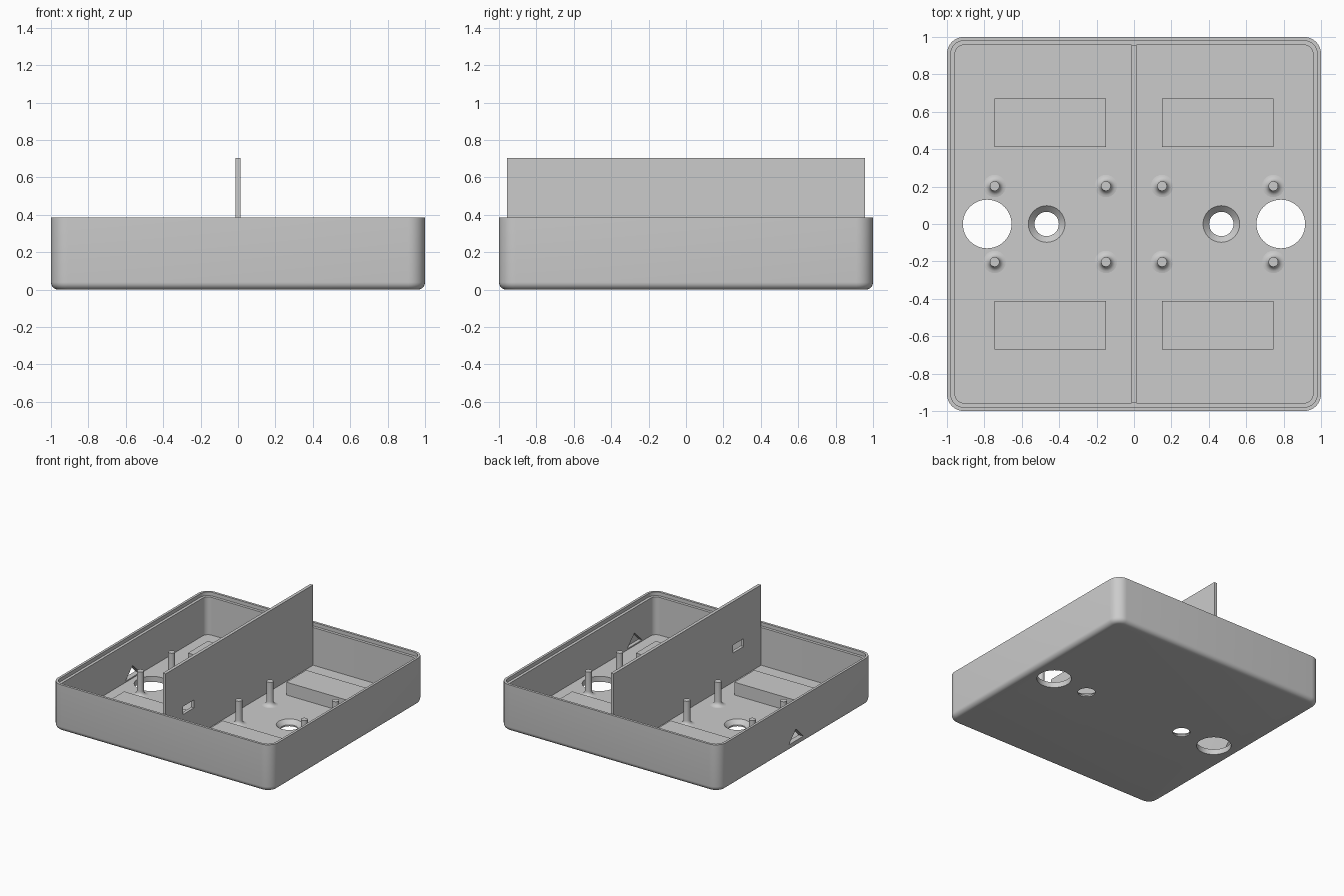
import bpy, bmesh, math
from mathutils import Vector

if "Cube" in bpy.data.objects:
    bpy.data.objects.remove(bpy.data.objects["Cube"], do_unlink=True)

FLOOR, TOP, INNER = 0.045, 0.385, 0.957

grey = bpy.data.materials.new("plain_grey")
grey.use_nodes = True
colour = (0.6, 0.6, 0.6, 1)
grey.diffuse_color = colour
grey.node_tree.nodes["Principled BSDF"].inputs["Base Color"].default_value = colour


def loft(name, rings):
    """Join equal-length closed rings of points and cap both ends."""
    bm = bmesh.new()
    loops = [[bm.verts.new(p) for p in ring] for ring in rings]
    n = len(loops[0])
    for a, b in zip(loops, loops[1:]):
        for i in range(n):
            j = (i + 1) % n
            bm.faces.new((a[i], a[j], b[j], b[i]))
    bm.faces.new(loops[0][::-1])
    bm.faces.new(loops[-1])
    bmesh.ops.recalc_face_normals(bm, faces=bm.faces)
    mesh = bpy.data.meshes.new(name)
    bm.to_mesh(mesh)
    bm.free()
    mesh.materials.append(grey)
    obj = bpy.data.objects.new(name, mesh)
    bpy.context.collection.objects.link(obj)
    return obj


def rounded_square(half, radius, z, steps=8):
    ring = []
    for k in range(4):
        base = k * math.pi / 2
        mid = base + math.pi / 4
        c = Vector((math.cos(mid), math.sin(mid), 0)) * (half - radius) * math.sqrt(2)
        for s in range(steps + 1):
            a = base + s / steps * math.pi / 2
            ring.append((c.x + radius * math.cos(a), c.y + radius * math.sin(a), z))
    return ring


def lathe(name, x, y, profile, sides=32):
    """Turn a list of (radius, z) about a vertical axis."""
    turn = [2 * math.pi * i / sides for i in range(sides)]
    return loft(name, [[(x + r * math.cos(a), y + r * math.sin(a), z) for a in turn]
                       for r, z in profile])


def box(name, x0, x1, y0, y1, z0, z1):
    return loft(name, [[(x0, y0, z), (x1, y0, z), (x1, y1, z), (x0, y1, z)]
                       for z in (z0, z1)])


def activate(obj):
    bpy.ops.object.select_all(action='DESELECT')
    obj.select_set(True)
    bpy.context.view_layer.objects.active = obj


def cut(obj, cutter):
    mod = obj.modifiers.new("cut", 'BOOLEAN')
    mod.operation, mod.solver, mod.object = 'DIFFERENCE', 'EXACT', cutter
    activate(obj)
    bpy.ops.object.modifier_apply(modifier=mod.name)
    bpy.data.objects.remove(cutter, do_unlink=True)


def smooth(obj):
    activate(obj)
    bpy.ops.object.shade_smooth_by_angle(angle=math.radians(32))


# Open tray: rounded bottom edge, outer wall, stepped rim, inner wall, floor
EDGE, CORNER = 0.04, 0.09
rings = []
for s in range(7):
    a = s / 6 * math.pi / 2
    inset = EDGE * (1 - math.sin(a))
    rings.append(rounded_square(1 - inset, CORNER - inset, EDGE * (1 - math.cos(a))))
rings += [rounded_square(1, CORNER, TOP),
          rounded_square(0.98, 0.07, TOP),
          rounded_square(0.98, 0.07, TOP - 0.03),
          rounded_square(INNER, 0.047, TOP - 0.03),
          rounded_square(INNER, 0.047, FLOOR)]
tray = loft("tray", rings)

# Cable holes and countersunk screw holes through the floor
for side in (-1, 1):
    cut(tray, lathe("cable_cutter", side * 0.785, 0, [(0.13, -0.1), (0.13, 0.1)], 48))
    cut(tray, lathe("screw_cutter", side * 0.467, 0,
                    [(0.065, -0.1), (0.065, 0.012), (0.098, FLOOR), (0.098, 0.1)]))


# Triangular wire notches at floor level: one open, one blind
def notch(x0, x1, y):
    return loft("notch_cutter", [[(x, y - 0.095, 0.055), (x, y + 0.095, 0.055), (x, y, 0.15)]
                                 for x in (x0, x1)])


cut(tray, notch(-1.1, -0.9, 0))
cut(tray, notch(0.9, 0.985, -0.7))
smooth(tray)

# Tall central divider with a small wire slot
divider = box("divider", -0.013, 0.013, -INNER, INNER, FLOOR - 0.01, 0.705)
cut(divider, box("slot_cutter", -0.1, 0.1, -0.73, -0.59, 0.285, 0.35))

# Raised pads and flared mounting posts, mirrored in both directions
flare = [(0.06, FLOOR - 0.01)]
for s in range(6):
    a = s / 5 * math.pi / 2
    flare.append((0.06 - 0.034 * math.sin(a), FLOOR + 0.034 * (1 - math.cos(a))))
flare.append((0.026, 0.24))
for sx, h in ((-1, "right"), (1, "left")):
    for sy, v in ((-1, "front"), (1, "back")):
        xs = sorted((sx * 0.15, sx * 0.745))
        ys = sorted((sy * 0.413, sy * 0.672))
        box(f"{v}_{h}_pad", *xs, *ys, FLOOR - 0.01, 0.15)
        for x, part in ((0.15, "inner"), (0.745, "outer")):
            smooth(lathe(f"{v}_{h}_{part}_post", sx * x, sy * 0.203, flare, 24))
